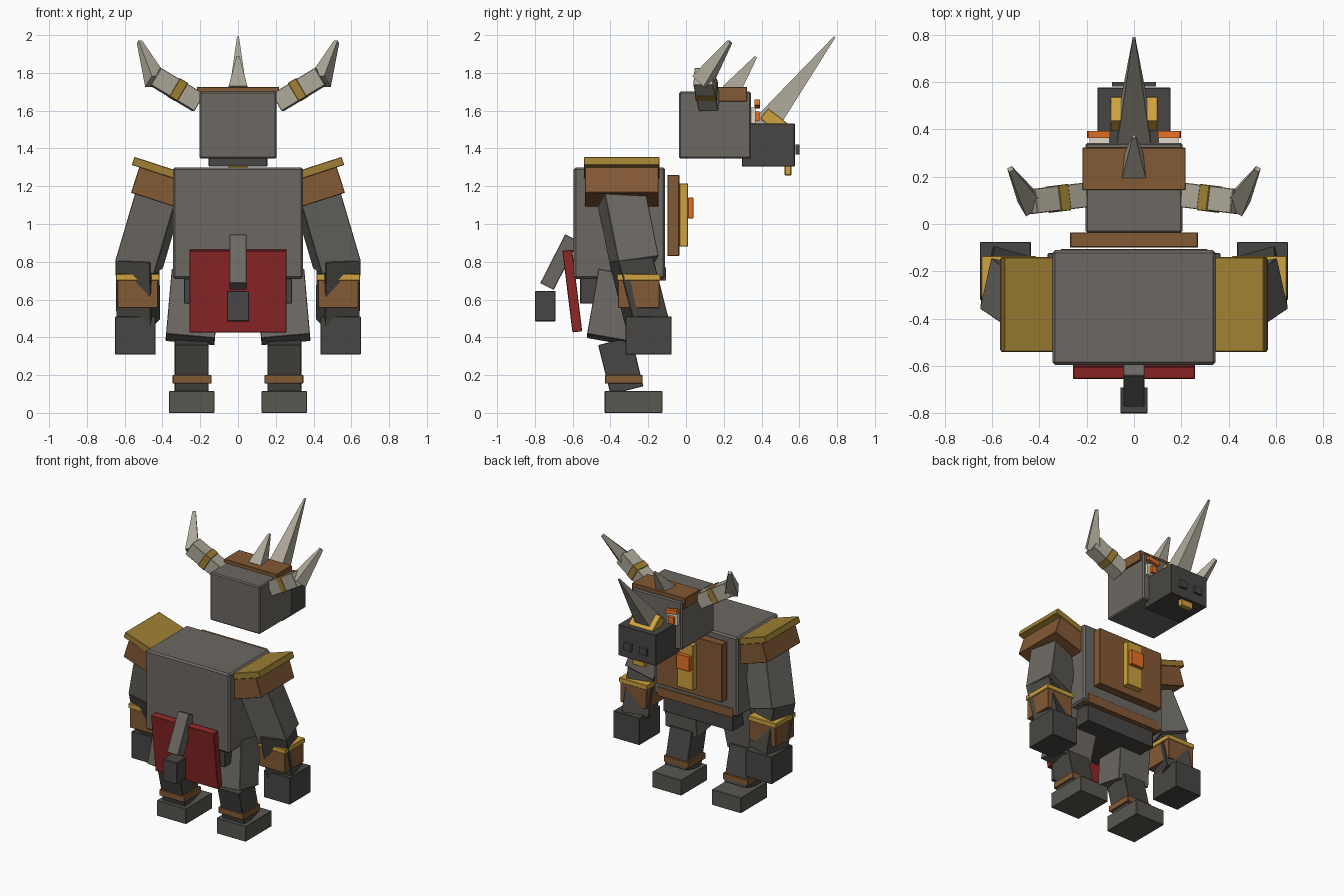
import bpy, bmesh
from math import radians
from mathutils import Vector, Euler

if "Cube" in bpy.data.objects:
    bpy.data.objects.remove(bpy.data.objects["Cube"])


def material(name, rgb):
    m = bpy.data.materials.new(name)
    m.diffuse_color = (*rgb, 1)
    m.use_nodes = True
    m.node_tree.nodes["Principled BSDF"].inputs["Base Color"].default_value = m.diffuse_color
    return m


HIDE = material("hide_grey", (0.15, 0.14, 0.125))
DARK = material("dark_grey", (0.065, 0.062, 0.056))
HOOF = material("hoof_grey", (0.10, 0.095, 0.08))
LEATHER = material("leather", (0.23, 0.10, 0.035))
GOLD = material("gold", (0.62, 0.36, 0.05))
BRONZE = material("old_gold", (0.35, 0.22, 0.035))
GLOW = material("glow_orange", (0.80, 0.17, 0.02))
BONE = material("bone", (0.42, 0.39, 0.32))
WHITE = material("eye_white", (0.75, 0.70, 0.60))
CLOTH = material("red_cloth", (0.27, 0.02, 0.02))


def finish(bm, name, mat):
    me = bpy.data.meshes.new(name)
    bm.to_mesh(me)
    bm.free()
    me.materials.append(mat)
    ob = bpy.data.objects.new(name, me)
    bpy.context.collection.objects.link(ob)
    return ob


def box(name, centre, size, mat, rot=(0, 0, 0), bevel=0.003):
    bm = bmesh.new()
    bmesh.ops.create_cube(bm, size=1)
    bmesh.ops.scale(bm, vec=size, verts=bm.verts)
    ob = finish(bm, name, mat)
    ob.location = centre
    ob.rotation_euler = Euler([radians(a) for a in rot])
    if bevel:
        mod = ob.modifiers.new("edge", "BEVEL")
        mod.width = bevel
        mod.segments = 1
    return ob


def pair(name, centre, size, mat, rot=(0, 0, 0), bevel=0.003):
    for side, s in (("right", 1), ("left", -1)):
        box(f"{name}_{side}", (s * centre[0], centre[1], centre[2]), size, mat,
            (rot[0], s * rot[1], s * rot[2]), bevel)


def spike(name, base, tip, half, tip_half, mat):
    # square tapered spike running from base to tip
    base, tip = Vector(base), Vector(tip)
    d = tip - base
    bm = bmesh.new()
    bmesh.ops.create_cone(bm, cap_ends=True, segments=4, radius1=half * 2 ** 0.5,
                          radius2=tip_half * 2 ** 0.5, depth=d.length)
    bmesh.ops.rotate(bm, verts=bm.verts,
                     matrix=Euler((0, 0, radians(45))).to_matrix())
    ob = finish(bm, name, mat)
    ob.location = (base + tip) / 2
    ob.rotation_euler = d.to_track_quat('Z', 'Y').to_euler()


# torso and pelvis
box("torso", (0, -0.353, 1.005), (0.69, 0.485, 0.59), HIDE, bevel=0.012)
box("pelvis", (0, -0.35, 0.65), (0.57, 0.42, 0.14), DARK)
box("belt", (0, -0.135, 0.735), (0.62, 0.06, 0.07), LEATHER)

# chest armour
box("chest_plate", (0, -0.067, 1.045), (0.54, 0.063, 0.43), LEATHER)
box("chest_strip", (0, -0.012, 1.048), (0.13, 0.047, 0.335), GOLD)
box("chest_gem", (0, 0.025, 1.085), (0.11, 0.03, 0.11), GLOW)

# head and snout
box("head", (0, 0.153, 1.523), (0.41, 0.38, 0.355), HIDE, bevel=0.008)
box("snout", (0, 0.436, 1.418), (0.31, 0.28, 0.228), DARK)
box("brow_band", (0, 0.233, 1.688), (0.435, 0.18, 0.077), LEATHER)
pair("nostril", (0.063, 0.59, 1.395), (0.058, 0.02, 0.052), DARK, bevel=0)
box("lip_ring", (0, 0.54, 1.283), (0.10, 0.035, 0.05), GOLD)

# eyes
pair("eye", (0.145, 0.352, 1.575), (0.085, 0.03, 0.085), WHITE, bevel=0)
pair("pupil", (0.145, 0.376, 1.57), (0.045, 0.025, 0.05), GLOW, bevel=0)
pair("eyebrow", (0.15, 0.378, 1.635), (0.095, 0.03, 0.03), GLOW, (0, -12, 0), 0)

# nose horn and forehead horn
box("nose_horn_collar", (0, 0.465, 1.545), (0.20, 0.13, 0.07), GOLD, (-38, 0, 0))
spike("nose_horn", (0, 0.386, 1.48), (0, 0.787, 1.99), 0.072, 0.005, BONE)
spike("forehead_horn", (0, 0.235, 1.70), (0, 0.37, 1.885), 0.05, 0.007, BONE)

# side horns
pair("horn_root", (0.325, 0.108, 1.712), (0.27, 0.105, 0.105), BONE, (0, -31, -7))
pair("horn_ring", (0.32, 0.108, 1.711), (0.05, 0.112, 0.112), BRONZE, (0, -31, -7))
for side, s in (("right", 1), ("left", -1)):
    spike(f"horn_tip_{side}", (s * 0.435, 0.085, 1.755), (s * 0.522, 0.232, 1.965),
          0.045, 0.011, BONE)

# shoulder armour
pair("shoulder_pad", (0.415, -0.34, 1.195), (0.27, 0.39, 0.15), LEATHER, (0, -18, 0))
pair("shoulder_trim", (0.42, -0.34, 1.29), (0.285, 0.40, 0.045), BRONZE, (0, -18, 0))

# arms
pair("upper_arm", (0.465, -0.31, 0.985), (0.22, 0.22, 0.43), HIDE, (8, -18, 10))
pair("forearm", (0.53, -0.25, 0.65), (0.19, 0.19, 0.36), DARK, (14, -3, 15))
pair("bracer", (0.53, -0.25, 0.63), (0.215, 0.22, 0.15), LEATHER)
pair("bracer_trim", (0.53, -0.25, 0.718), (0.23, 0.23, 0.035), GOLD)
pair("fist", (0.543, -0.198, 0.41), (0.215, 0.245, 0.20), DARK)

# legs
pair("thigh", (0.238, -0.385, 0.56), (0.26, 0.22, 0.35), HIDE, (-10, -5, 0))
pair("shin", (0.245, -0.345, 0.25), (0.18, 0.18, 0.27), DARK, (14, 0, 0))
pair("ankle_band", (0.243, -0.33, 0.178), (0.205, 0.20, 0.046), LEATHER)
pair("foot", (0.245, -0.277, 0.0575), (0.24, 0.307, 0.115), HOOF)

# rear cloth and tail
box("rear_cloth", (0, -0.602, 0.645), (0.515, 0.052, 0.435), CLOTH, (7, 0, 0))
box("tail", (0, -0.67, 0.798), (0.09, 0.08, 0.29), HIDE, (-27, 0, 0))
box("tail_tuft", (0, -0.745, 0.565), (0.115, 0.11, 0.16), DARK)
